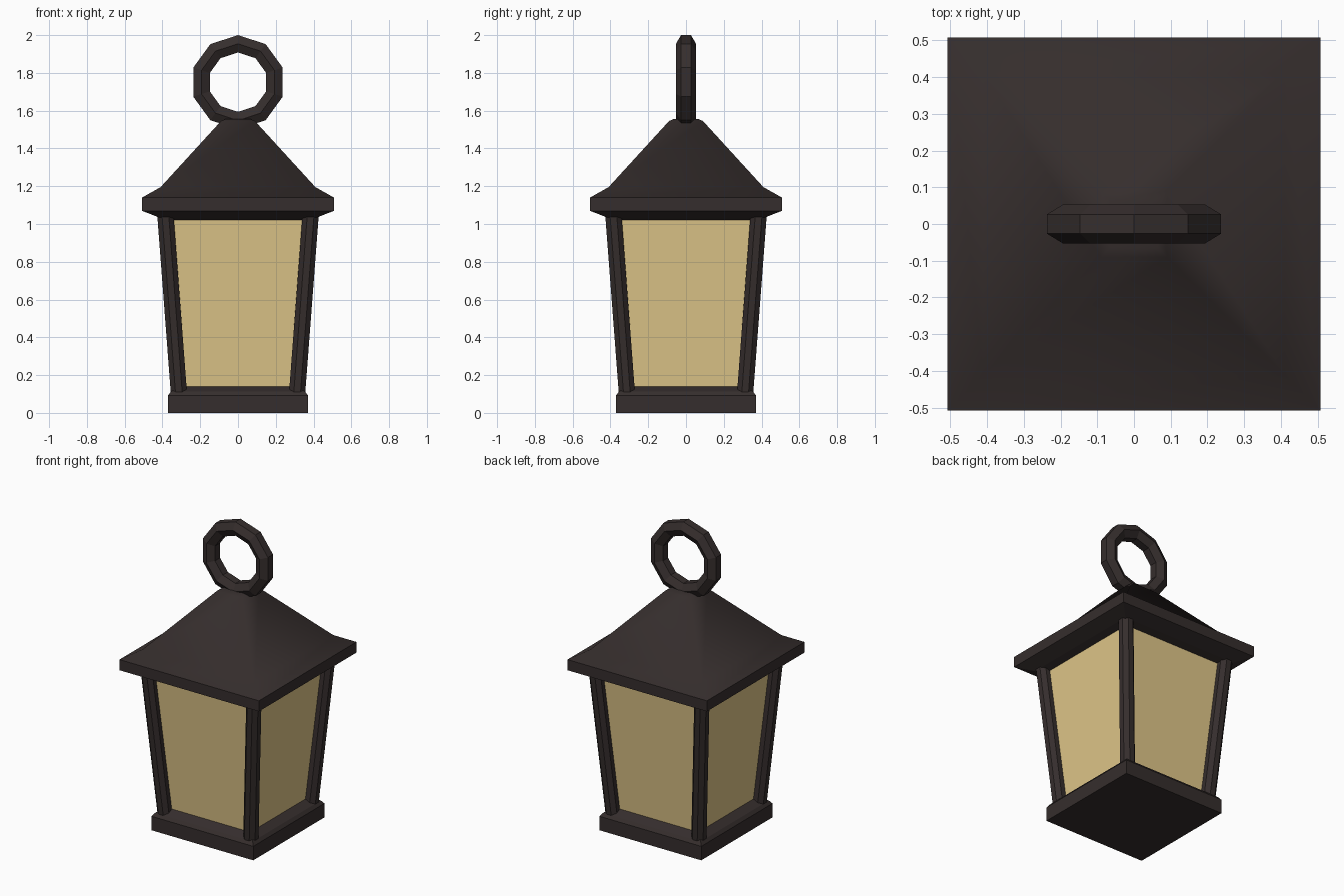
import bpy, bmesh, math

if "Cube" in bpy.data.objects:
    bpy.data.objects.remove(bpy.data.objects["Cube"])


def material(name, color):
    m = bpy.data.materials.new(name)
    m.diffuse_color = (*color, 1)
    m.use_nodes = True
    m.node_tree.nodes["Principled BSDF"].inputs["Base Color"].default_value = m.diffuse_color
    return m


metal = material("dark_metal", (0.036, 0.027, 0.026))
glass = material("amber_glass", (0.74, 0.565, 0.25))


def square(cx, cy, z, r):
    """Four corners of a level square of half width r."""
    return [(cx + x * r, cy + y * r, z) for x, y in ((-1, -1), (1, -1), (1, 1), (-1, 1))]


def octagon(cx, cy, z, r):
    """Level octagon with flat sides facing the axes, r from centre to flat."""
    k = r / math.cos(math.pi / 8)
    return [(cx + k * math.cos((i + 0.5) * math.pi / 4),
             cy + k * math.sin((i + 0.5) * math.pi / 4), z) for i in range(8)]


def loft(name, rings, mat, smooth_bands=(), smooth_top=False):
    """Join stacked rings of points with quads and close both ends."""
    bm = bmesh.new()
    vs = [[bm.verts.new(p) for p in ring] for ring in rings]
    n = len(rings[0])
    bm.faces.new(vs[0][::-1])
    bm.faces.new(vs[-1]).smooth = smooth_top
    for b in range(len(vs) - 1):
        for i in range(n):
            j = (i + 1) % n
            f = bm.faces.new((vs[b][i], vs[b][j], vs[b + 1][j], vs[b + 1][i]))
            f.smooth = b in smooth_bands
    bmesh.ops.recalc_face_normals(bm, faces=bm.faces[:])
    # Steep ridges and edges next to flat faces stay sharp
    for e in bm.edges:
        e.smooth = all(f.smooth for f in e.link_faces) and e.calc_face_angle() < math.radians(50)
    me = bpy.data.meshes.new(name)
    bm.to_mesh(me)
    bm.free()
    me.materials.append(mat)
    ob = bpy.data.objects.new(name, me)
    bpy.context.collection.objects.link(ob)
    return ob


def stack(name, profile, mat, **kw):
    return loft(name, [square(0, 0, z, r) for r, z in profile], mat, **kw)


# Base plinth with sloped top
stack("base", [(0.371, 0), (0.371, 0.092), (0.355, 0.113), (0.30, 0.14)], metal)

# Tapered glass body
stack("glass_panes", [(0.299, 0.12), (0.373, 1.04)], glass)

# Roof: sloped underside, rim, flared pyramid, small cap
stack("roof", [(0.36, 1.018), (0.42, 1.035), (0.508, 1.07), (0.508, 1.14),
               (0.41, 1.195), (0.09, 1.545), (0.065, 1.556)], metal,
      smooth_bands=(3, 4, 5), smooth_top=True)

# Leaning eight-sided corner posts
for sx, side in ((-1, "left"), (1, "right")):
    for sy, end in ((-1, "front"), (1, "back")):
        loft(f"{end}_{side}_post",
             [octagon(sx * c, sy * c, z, 0.043)
              for c, z in ((0.311, 0.08), (0.387, 1.08))], metal)

# Hanging ring: ten segments with a six-sided section
bm = bmesh.new()
N, M, R, T = 10, 6, 0.203, 0.053
grid = []
for i in range(N):
    a = math.pi / 2 + 2 * math.pi * i / N
    row = []
    for j in range(M):
        b = math.pi / 2 + 2 * math.pi * j / M
        d = R + T * math.cos(b)
        row.append(bm.verts.new((d * math.cos(a), T * math.sin(b), 1.751 + d * math.sin(a))))
    grid.append(row)
for i in range(N):
    for j in range(M):
        k, l = (i + 1) % N, (j + 1) % M
        bm.faces.new((grid[i][j], grid[k][j], grid[k][l], grid[i][l]))
bmesh.ops.recalc_face_normals(bm, faces=bm.faces[:])
me = bpy.data.meshes.new("hanging_ring")
bm.to_mesh(me)
bm.free()
me.materials.append(metal)
bpy.context.collection.objects.link(bpy.data.objects.new("hanging_ring", me))
